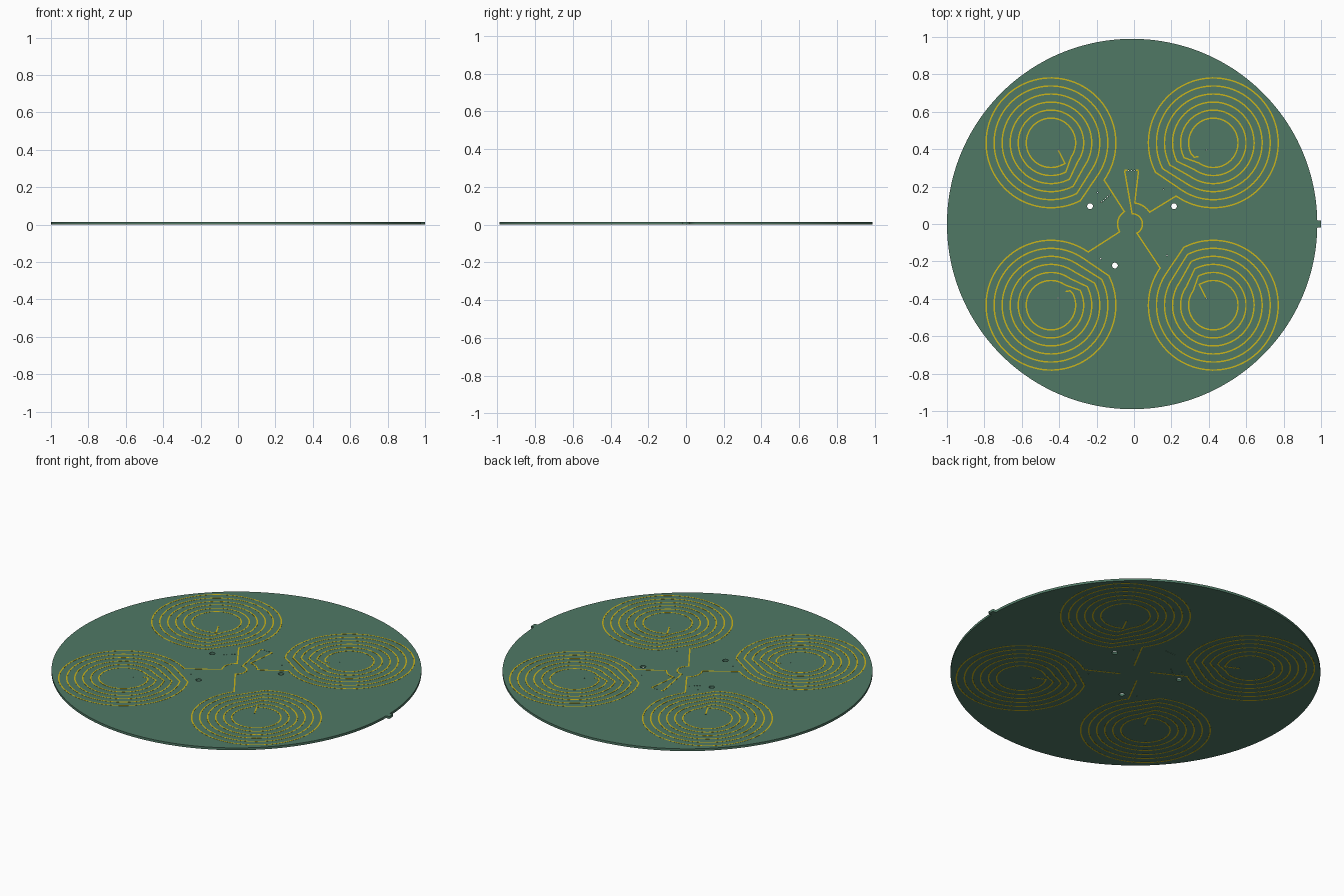
import bpy, bmesh, math
from mathutils import Vector

if "Cube" in bpy.data.objects:
    bpy.data.objects.remove(bpy.data.objects["Cube"])

OX, T, W, CU = -0.01, 0.0135, 0.0075, 0.0007   # board offset, thickness, trace width, copper height


def material(name, rgb):
    m = bpy.data.materials.new(name)
    m.diffuse_color = (*rgb, 1)
    m.use_nodes = True
    m.node_tree.nodes["Principled BSDF"].inputs["Base Color"].default_value = m.diffuse_color
    return m


GREEN = material("board_green", (0.08, 0.19, 0.13))
GOLD = material("copper_gold", (0.6, 0.46, 0.01))


def polar(r, deg, c=(0, 0)):
    a = math.radians(deg)
    return Vector((c[0] + r * math.cos(a), c[1] + r * math.sin(a)))


def arc(r, a0, a1, c=(0, 0), step=4):
    n = max(2, round(abs(a1 - a0) / step))
    return [polar(r, a0 + (a1 - a0) * i / n, c) for i in range(n + 1)]


def finish(name, bm, mat):
    bmesh.ops.recalc_face_normals(bm, faces=bm.faces)
    me = bpy.data.meshes.new(name)
    bm.to_mesh(me)
    bm.free()
    me.materials.append(mat)
    ob = bpy.data.objects.new(name, me)
    ob.location.x = OX
    bpy.context.collection.objects.link(ob)
    return ob


def trace(name, pts, top=True):
    """Flat copper track of constant width along a 2D path."""
    pts = [Vector(p) for p in pts]
    z0, z1 = (CU + T - 0.0005, 2 * CU + T) if top else (0, CU + 0.0005)
    bm = bmesh.new()
    rings = []
    for i, p in enumerate(pts):
        a = (p - pts[i - 1]).normalized() if i else (pts[1] - p).normalized()
        b = (pts[i + 1] - p).normalized() if i < len(pts) - 1 else a
        t = (a + b).normalized()
        s = Vector((-t.y, t.x)) * (W / 2 / max(t.dot(a), 0.5))
        rings.append([bm.verts.new((q.x, q.y, z)) for q, z in
                      ((p + s, z0), (p - s, z0), (p - s, z1), (p + s, z1))])
    for r, q in zip(rings, rings[1:]):
        for k in range(4):
            bm.faces.new((r[k], r[(k + 1) % 4], q[(k + 1) % 4], q[k]))
    bm.faces.new(rings[0])
    bm.faces.new(rings[-1])
    return finish(name, bm, GOLD)


# Coil layout: name, centre, direction towards the board middle
D = 0.434
COILS = [("back_right", (D, D), 225), ("back_left", (-D, D), 315),
         ("front_left", (-D, -D), 45), ("front_right", (D, -D), 135)]

# Small plated holes
vias = [Vector((-0.163 + 0.0108 * i, 0.117 + 0.0095 * i)) for i in range(5)]
vias += [Vector((-0.034 + 0.0157 * i, 0.287)) for i in range(5)]
for _, c, d in COILS:
    vias += [polar(0.053, d, c), polar(0.364, d - 2, c)]

# Board: round outline with edge tab and drilled holes
cu = bpy.data.curves.new("board", "CURVE")
cu.dimensions = "2D"
cu.fill_mode = "BOTH"
cu.extrude = T / 2


def outline(pts):
    s = cu.splines.new("POLY")
    s.points.add(len(pts) - 1)
    for q, p in zip(s.points, pts):
        q.co = (p[0], p[1], 0, 1)
    s.use_cyclic_u = True


tab = [(1.01, -0.018), (1.01, 0.018)]
outline(arc(0.99, 1.05, 358.95, step=2) + tab)
for h in ((-0.225, 0.095), (0.224, 0.095), (-0.092, -0.222)):
    outline(arc(0.0155, 0, 345, h, 15))
for v in vias:
    outline(arc(0.003, 0, 315, v, 45))
tmp = bpy.data.objects.new("board_outline", cu)
bpy.context.collection.objects.link(tmp)
bpy.context.view_layer.update()
me = bpy.data.meshes.new_from_object(tmp.evaluated_get(bpy.context.evaluated_depsgraph_get()))
bpy.data.objects.remove(tmp)
me.materials.clear()
me.materials.append(GREEN)
board = bpy.data.objects.new("board", me)
bpy.context.collection.objects.link(board)
bm = bmesh.new()
bm.from_mesh(me)
bmesh.ops.remove_doubles(bm, verts=bm.verts, dist=1e-5)
bmesh.ops.recalc_face_normals(bm, faces=bm.faces)
bm.to_mesh(me)
bm.free()
board.location = (OX, 0, T / 2 + CU)


# Spiral coils on both faces; the lower ones are mirrored
def coil(c, d, sign):
    pts = []
    for k in range(6):
        pts += arc(0.347 - 0.043 * k, d + sign * 10, d + sign * 342, c)
    return pts


for name, c, d in COILS:
    pts = coil(c, d, 1)
    if name in ("back_left", "front_right"):
        pts += [polar(0.134, d - 11, c), polar(0.056, d, c)]
    else:
        pts += [polar(0.128, d - 8, c), polar(0.107, d - 2, c)]
    if name == "back_left":      # joined to front_left by an arc round the middle
        pts = arc(0.078, 212, 122)+ pts
    elif name == "front_left":
        pts = [polar(0.078, 212)] + pts
    elif name == "back_right":   # feed lines end at the small header
        pts = [Vector((0.034, 0.283))] + arc(0.113, 83, 34) + pts
    else:
        pts = [Vector((-0.04, 0.283))] + arc(0.055, 90, -62) + pts
    trace("upper_coil_" + name, pts)

    low = [polar(0.08, d + 180)] + coil(c, d, -1)
    low += [polar(0.134, d + 11, c), polar(0.056, d, c)]
    trace("lower_coil_" + name, low, False)

# Header pads
trace("header_pad_left", [(-0.04, 0.287), (-0.026, 0.287)])
trace("header_pad_right", [(0.021, 0.287), (0.035, 0.287)])
